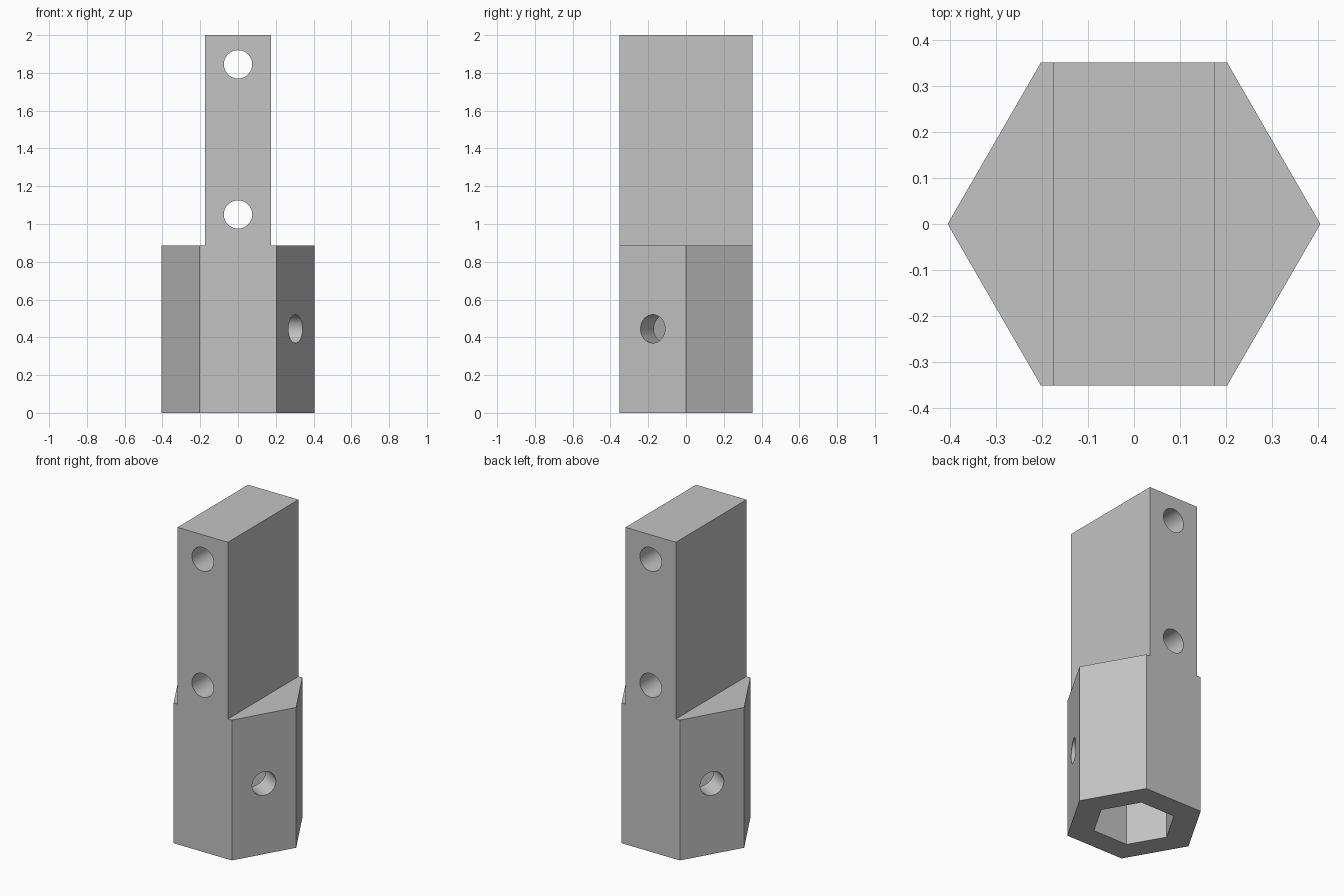
import bpy, bmesh
from math import pi, cos
from mathutils import Matrix

if "Cube" in bpy.data.objects:
    bpy.data.objects.remove(bpy.data.objects["Cube"], do_unlink=True)

HEIGHT, SHOULDER = 2.0, 0.885
HEX_R = 0.406
FLAT = HEX_R * cos(pi / 6)
TONGUE = 0.176
HOLE_R = 0.075
POCKET_R, POCKET_DEPTH = 0.243, 0.74


def finish(name, bm):
    mesh = bpy.data.meshes.new(name)
    bm.to_mesh(mesh)
    bm.free()
    obj = bpy.data.objects.new(name, mesh)
    bpy.context.scene.collection.objects.link(obj)
    return obj


def prism(name, sides, radius, length, matrix):
    bm = bmesh.new()
    bmesh.ops.create_cone(bm, cap_ends=True, segments=sides, radius1=radius,
                          radius2=radius, depth=length, matrix=matrix)
    return finish(name, bm)


def hex_prism(name, radius, z0, z1):
    # points of the hexagon lie on the x axis
    turn = Matrix.Rotation(pi / 2, 4, "Z")
    return prism(name, 6, radius, z1 - z0,
                 Matrix.Translation((0, 0, (z0 + z1) / 2)) @ turn)


def cross_hole(name, z, angle):
    # horizontal cylinder, angle measured from the y axis
    matrix = (Matrix.Translation((0, 0, z)) @ Matrix.Rotation(angle, 4, "Z")
              @ Matrix.Rotation(pi / 2, 4, "X"))
    return prism(name, 48, HOLE_R, 1.2, matrix)


def box(name, x0, x1, y, z0, z1):
    bm = bmesh.new()
    bmesh.ops.create_cube(bm, size=1, matrix=Matrix.Translation(
        ((x0 + x1) / 2, 0, (z0 + z1) / 2)) @ Matrix.Diagonal((x1 - x0, 2 * y, z1 - z0, 1)))
    return finish(name, bm)


# Hexagonal column, later trimmed to a tongue above the shoulder
body = hex_prism("hex_standoff", HEX_R, 0, HEIGHT)

# Cutters: tongue sides, socket, tongue holes and the hole across the socket
cutters = [
    box("left_trim_cutter", TONGUE, 0.6, 0.6, SHOULDER, HEIGHT + 0.1),
    box("right_trim_cutter", -0.6, -TONGUE, 0.6, SHOULDER, HEIGHT + 0.1),
    hex_prism("socket_cutter", POCKET_R, -0.1, POCKET_DEPTH),
    cross_hole("lower_hole_cutter", 1.05, 0),
    cross_hole("upper_hole_cutter", 1.845, 0),
    cross_hole("socket_hole_cutter", 0.445, pi / 3),
]
bpy.context.view_layer.objects.active = body
for cutter in cutters:
    cutter.hide_render = True
    mod = body.modifiers.new(cutter.name, "BOOLEAN")
    mod.operation = "DIFFERENCE"
    mod.solver = "EXACT"
    mod.object = cutter
    bpy.ops.object.modifier_apply(modifier=mod.name)
for cutter in cutters:
    bpy.data.objects.remove(cutter, do_unlink=True)

# Plain grey finish
grey = bpy.data.materials.new("light grey")
grey.use_nodes = True
colour = (0.55, 0.55, 0.55, 1)
grey.diffuse_color = colour
grey.node_tree.nodes["Principled BSDF"].inputs["Base Color"].default_value = colour
body.data.materials.clear()
body.data.materials.append(grey)
for poly in body.data.polygons:
    poly.material_index = 0

# Smooth hole walls, sharp edges elsewhere
bpy.ops.object.select_all(action="DESELECT")
body.select_set(True)
bpy.ops.object.shade_smooth_by_angle(angle=pi / 6)
